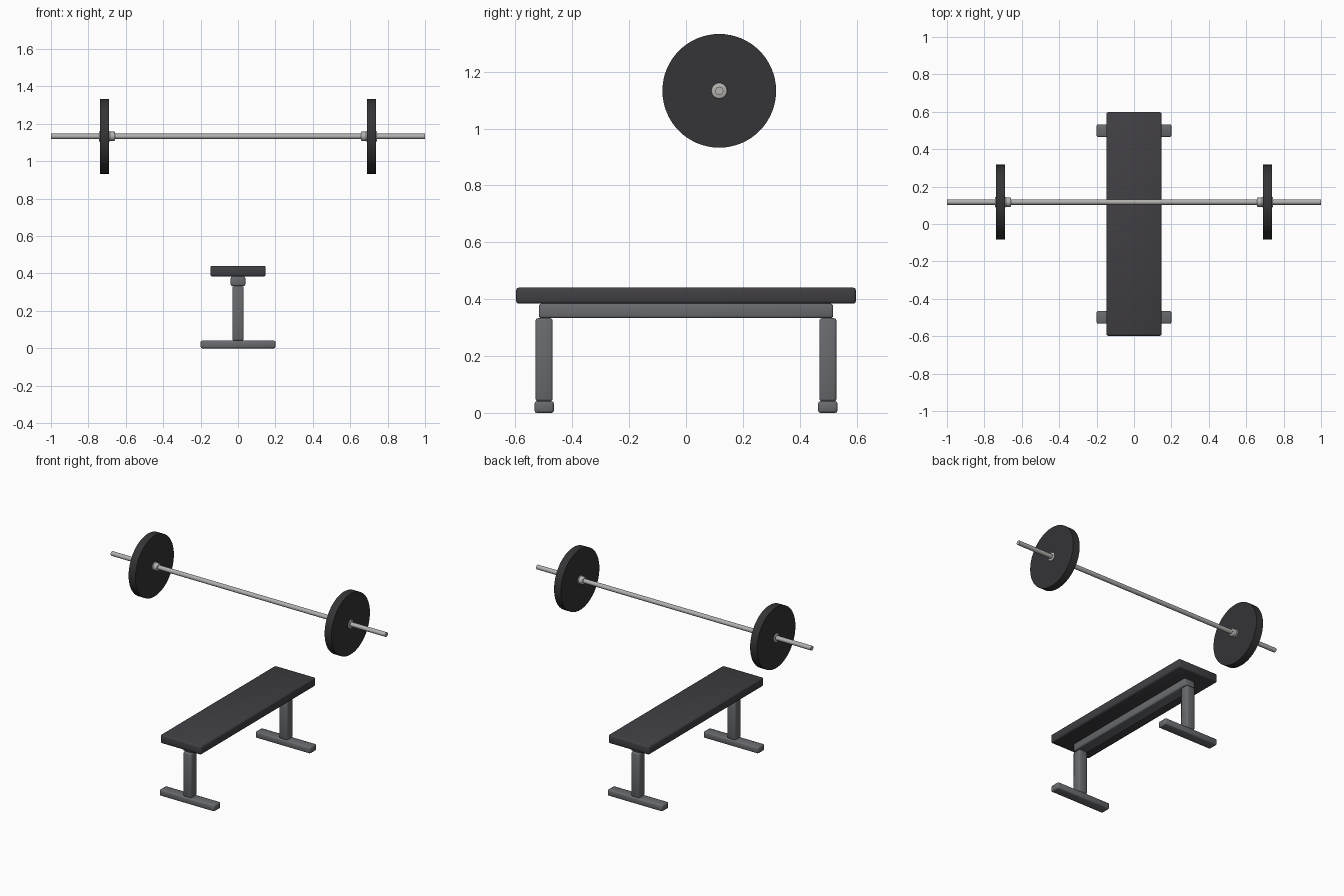
import bpy, math

if "Cube" in bpy.data.objects:
    bpy.data.objects.remove(bpy.data.objects["Cube"])


def material(name, rgb):
    m = bpy.data.materials.new(name)
    m.diffuse_color = (*rgb, 1)
    m.use_nodes = True
    m.node_tree.nodes["Principled BSDF"].inputs["Base Color"].default_value = m.diffuse_color
    return m


STEEL = material("bright steel", (0.45, 0.44, 0.43))
FRAME = material("grey frame", (0.14, 0.145, 0.155))
PAD = material("dark vinyl", (0.052, 0.049, 0.056))
RUBBER = material("black rubber", (0.035, 0.035, 0.038))

BAR_Y, BAR_Z = 0.117, 1.133


def box(name, x, y, z, mat, bevel=0.008):
    """Rounded box from (min, max) ranges."""
    ranges = (x, y, z)
    bpy.ops.mesh.primitive_cube_add(size=1, location=[(a + b) / 2 for a, b in ranges])
    ob = bpy.context.object
    ob.name = name
    ob.scale = [b - a for a, b in ranges]
    bpy.ops.object.transform_apply(location=False, rotation=False, scale=True)
    mod = ob.modifiers.new("rounded edges", 'BEVEL')
    mod.width, mod.segments = bevel, 2
    ob.data.materials.append(mat)
    bpy.ops.object.modifier_apply(modifier=mod.name)
    bpy.ops.object.shade_smooth_by_angle(angle=math.radians(50))
    return ob


def rod(name, x0, x1, radius, sides, mat, bevel=0.0):
    """Cylinder along x on the barbell axis."""
    bpy.ops.mesh.primitive_cylinder_add(
        vertices=sides, radius=radius, depth=abs(x1 - x0),
        location=((x0 + x1) / 2, BAR_Y, BAR_Z), rotation=(0, math.pi / 2, 0))
    ob = bpy.context.object
    ob.name = name
    ob.data.materials.append(mat)
    if bevel:
        mod = ob.modifiers.new("rounded edges", 'BEVEL')
        mod.width, mod.segments = bevel, 2
        bpy.ops.object.modifier_apply(modifier=mod.name)
    bpy.ops.object.shade_smooth_by_angle(angle=math.radians(50))
    return ob


# Bench top and its spine
box("bench_pad", (-0.148, 0.148), (-0.598, 0.598), (0.384, 0.441), PAD, 0.01)
box("spine_beam", (-0.039, 0.039), (-0.518, 0.518), (0.333, 0.384), FRAME)

# Posts and feet at both ends
for side, end in ((-1, "front"), (1, "back")):
    y = side * 0.499
    box(end + "_post", (-0.03, 0.03), (y - 0.03, y + 0.03), (0.041, 0.333), FRAME)
    box(end + "_foot", (-0.2, 0.2), (y - 0.034, y + 0.034), (0, 0.041), FRAME)

# Barbell
rod("bar", -1, 1, 0.0145, 16, STEEL)
for s, end in ((-1, "left"), (1, "right")):
    rod(end + "_plate", s * 0.689, s * 0.739, 0.2, 64, RUBBER)
    rod(end + "_plate_hub", s * 0.684, s * 0.744, 0.028, 16, STEEL, 0.004)
    rod(end + "_collar", s * 0.658, s * 0.69, 0.025, 16, STEEL, 0.004)
